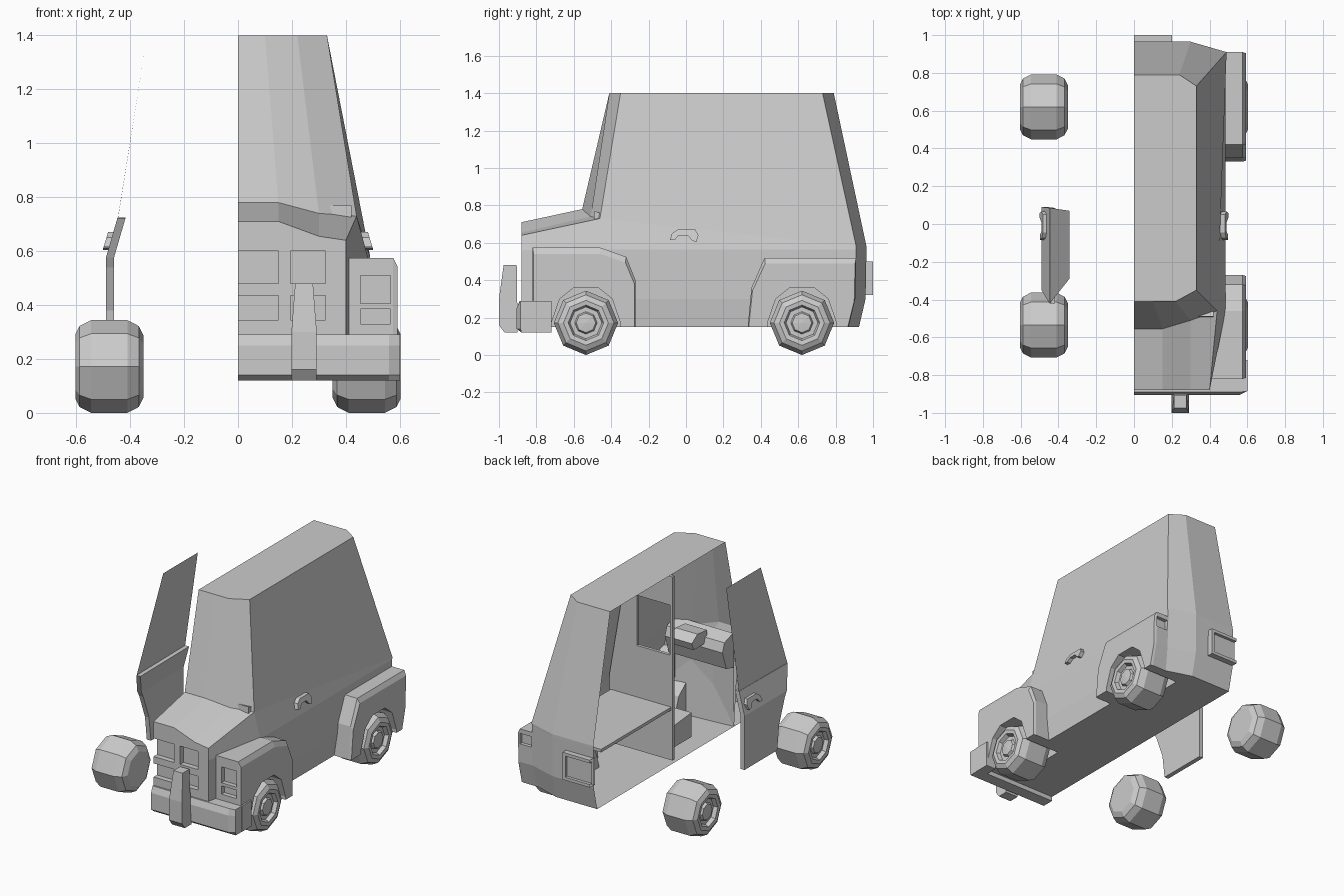
import bpy, bmesh, math

if "Cube" in bpy.data.objects:
    bpy.data.objects.remove(bpy.data.objects["Cube"])


def finish(name, bm):
    bmesh.ops.recalc_face_normals(bm, faces=bm.faces[:])
    me = bpy.data.meshes.new(name)
    bm.to_mesh(me)
    bm.free()
    ob = bpy.data.objects.new(name, me)
    bpy.context.collection.objects.link(ob)
    return ob


def loft(name, rings, cap=True):
    """Skin closed rings of equal point count."""
    bm = bmesh.new()
    rows = [[bm.verts.new(p) for p in r] for r in rings]
    n = len(rows[0])
    for a, b in zip(rows, rows[1:]):
        for i in range(n):
            j = (i + 1) % n
            bm.faces.new((a[i], a[j], b[j], b[i]))
    if cap:
        bm.faces.new(rows[0])
        bm.faces.new(rows[-1])
    return finish(name, bm)


def prism(name, prof, *xs):
    """Extrude a (y, z) profile along x."""
    return loft(name, [[(x, y, z) for y, z in prof] for x in xs])


def box(name, x0, x1, y0, y1, z0, z1):
    return prism(name, [(y0, z0), (y1, z0), (y1, z1), (y0, z1)], x0, x1)


def cut(ob, cutters, open_middle=False):
    for c in cutters:
        m = ob.modifiers.new("cut", 'BOOLEAN')
        m.operation, m.solver, m.object = 'DIFFERENCE', 'EXACT', c
    bpy.context.view_layer.update()
    dg = bpy.context.evaluated_depsgraph_get()
    me = bpy.data.meshes.new_from_object(ob.evaluated_get(dg))
    ob.modifiers.clear()
    ob.data = me
    if open_middle:
        bm = bmesh.new()
        bm.from_mesh(me)
        dead = [f for f in bm.faces if all(abs(v.co.x) < 1e-4 for v in f.verts)]
        bmesh.ops.delete(bm, geom=dead, context='FACES')
        bm.to_mesh(me)
        bm.free()


FRONT, REAR, R = -.535, .62, .172


def arch(cy, x0=.33):
    pts = [(-.185, .1), (-.185, .17), (-.14, .3), (-.065, .36),
           (.065, .36), (.14, .3), (.185, .17), (.185, .1)]
    return prism("arch_cutter", [(cy + y, z) for y, z in pts], x0, .7)


helpers = [arch(FRONT), arch(REAR)]
arches = helpers[:]

# Cabin half shell, horizontal rings from front to rear
cabin = loft("cabin", [
    [(0, -.41, 1.4), (.1, -.41, 1.4), (.22, -.41, 1.4), (.33, -.35, 1.4),
     (.33, .73, 1.4), (.24, .79, 1.4), (0, .79, 1.4)],
    [(0, -.555, .78), (.15, -.555, .78), (.3, -.51, .74), (.44, -.46, .73),
     (.49, .91, .58), (.3, .965, .58), (0, .965, .58)]] + [
    [(0, -.5, z), (.15, -.5, z), (.3, -.49, z), (x, -.46, z),
     (x, yr, z), (.3, yr + .055, z), (0, yr + .055, z)]
    for x, yr, z in ((.485, .91, .565), (.485, .905, .3), (.47, .87, .15))])
cut(cabin, arches, True)

# Hood half shell with grille openings
hood = loft("hood", [
    [(0, -.88, .71), (.15, -.88, .71), (.3, -.88, .655), (.4, -.88, .64),
     (.4, -.88, .56), (.4, -.88, .15), (0, -.88, .15)],
    [(0, -.555, .78), (.15, -.555, .78), (.3, -.51, .74), (.44, -.46, .73),
     (.485, -.46, .565), (.485, -.46, .15), (0, -.5, .15)]])
grille = [box("grille_cutter", x0, x1, -1, -.845, z0, z1)
          for x0, x1 in ((-.1, .15), (.195, .325))
          for z0, z1 in ((.345, .435), (.48, .6))]
helpers += grille
cut(hood, arches + grille, True)


def fender(name, prof, mid, extra):
    small = [(mid + (y - mid) * .98, .15 + (z - .15) * .92) for y, z in prof]
    ob = loft(name, [[(.41, y, z) for y, z in prof], [(.575, y, z) for y, z in prof],
                     [(.592, y, z) for y, z in small]])
    helpers.extend(extra)
    cut(ob, arches + extra)


# Fenders with lamp recesses
fender("front_fender", [(-.82, .15), (-.82, .575), (-.46, .575), (-.32, .525),
                        (-.27, .4), (-.27, .15)], -.55,
       [box("lamp_cutter", .455, .565, -.9, -.79, .405, .51),
        box("lamp_cutter", .455, .565, -.9, -.79, .33, .385)])
fender("rear_fender", [(.33, .15), (.35, .36), (.42, .52), (.91, .52),
                       (.905, .3), (.87, .15)], .62,
       [box("lamp_cutter", .49, .575, .885, 1, .42, .49)])

# Front bumper wrapping around the corner
bump = [(-.88, .12), (-.905, .14), (-.905, .25), (-.89, .29), (-.8, .29), (-.8, .12)]
prism("bumper", bump, 0, .56)
loft("bumper_corner", [[(.56, y, z) for y, z in bump],
                       [(.6, max(y, -.885), z) for y, z in bump]])
box("bumper_side", .53, .602, -.82, -.72, .12, .29)
bar = [(-.9, .12), (-.97, .12), (-1, .16), (-1, .3), (-.975, .48), (-.905, .48)]
loft("bumper_guard", [[(.245 + s * (.047 if z < .4 else .033), y, z) for y, z in bar]
                      for s in (-1, 1)])

# Rear plate holder with sunken centre
plate = box("rear_plate", 0, .2, .95, 1, .32, .5)
sink = box("plate_cutter", -.1, .18, .98, 1.1, .34, .48)
helpers.append(sink)
cut(plate, [sink], True)

# Eight sided wheels: tyre, rim recess, cap
wheel_prof = [(.35, .0), (.35, .115), (.368, .15), (.41, R), (.545, R), (.588, .15),
              (.603, .12), (.6, .095), (.575, .085), (.575, .06), (.59, .052), (.595, 0)]
for nm, cy in (("front", FRONT), ("rear", REAR)):
    for side, s in (("right", 1), ("left", -1)):
        rings = []
        for x, r in wheel_prof:
            r = max(r, .0005)
            rings.append([(s * x, cy + r * math.sin(k * math.pi / 4),
                           R - r * math.cos(k * math.pi / 4)) for k in range(8)])
        loft(f"{side}_{nm}_wheel", rings)

# Door handles
grip = [(-.085, .615), (-.075, .65), (-.045, .67), (.05, .67), (.067, .64),
        (.055, .605), (.035, .61), (.01, .64), (-.04, .64), (-.06, .615)]
for side, s in (("right", 1), ("left", -1)):
    loft(side + "_door_handle", [[(s * (x - (z - .6) * .3), y, z) for y, z in grip]
                                 for x in (.475, .503)])

# Detached left door: thick bent panel below, thin pane above
low = [(.09, .22), (-.25, .22), (-.27, .38), (-.33, .54), (-.35, .575), (.09, .575)]
prism("door_panel", low, -.49, -.46)
up = [(.09, .575), (-.35, .575), (-.42, .72), (.085, .725)]
loft("door_shoulder", [[(x + max(0, z - .575) * .29, y, z) for y, z in up]
                       for x in (-.49, -.46)])
bm = bmesh.new()
bm.faces.new([bm.verts.new(p) for p in ((-.445, .085, .725), (-.445, -.42, .72),
                                        (-.342, -.29, 1.37), (-.342, .07, 1.37))])
finish("door_pane", bm)

# Interior: bulkhead with window, rear deck, dashboard, seat
wall = loft("bulkhead", [[(0, y, .17), (.46, y, .17), (.46, y, .62), (.33, y, 1.38),
                          (0, y, 1.38)] for y in (.12, .14)])
win = box("window_cutter", .02, .26, 0, .3, .86, 1.19)
helpers.append(win)
cut(wall, [win])
box("rear_deck", .01, .45, .14, .87, .5, .52)
dash = [(-.5, .54), (-.42, .56), (-.38, .68), (-.4, .74), (-.49, .77)]
prism("dashboard", dash, 0, .42)
prism("dash_hood", [(-.42, .7), (-.28, .7), (-.26, .75), (-.32, .79), (-.42, .78)], .14, .3)
prism("seat_base", [(-.2, .17), (.11, .17), (.11, .3), (-.2, .33)], .1, .44)
prism("seat_back", [(.02, .3), (.11, .3), (.12, .8), (.07, .8)], .12, .42)

for h in helpers:
    bpy.data.objects.remove(h, do_unlink=True)
